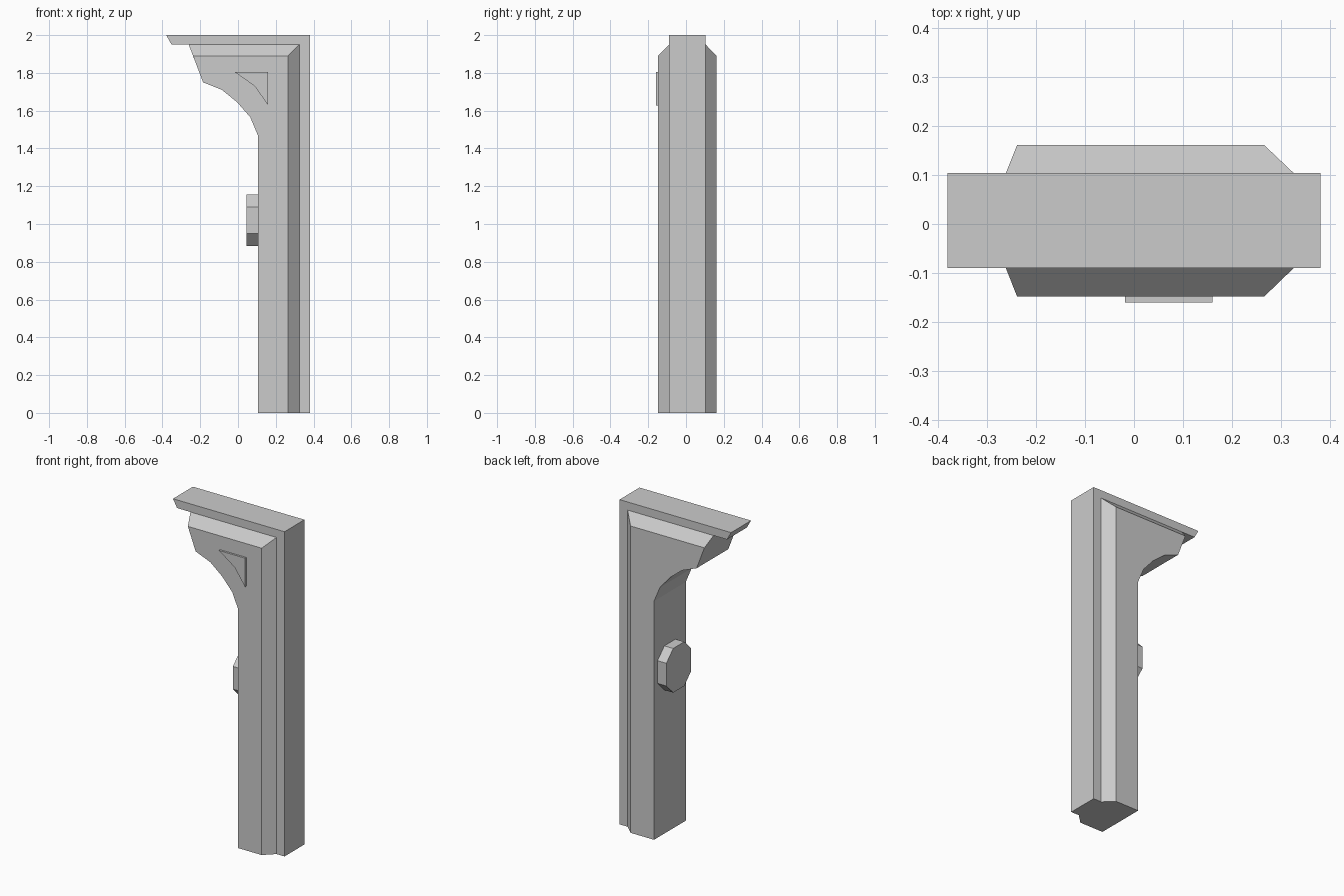
import bpy, bmesh

if "Cube" in bpy.data.objects:
    bpy.data.objects.remove(bpy.data.objects["Cube"])


def loft(name, rings):
    """Closed solid through a list of rings, each a list of 3D points."""
    bm = bmesh.new()
    loops = [[bm.verts.new(p) for p in ring] for ring in rings]
    n = len(loops[0])
    for a, b in zip(loops, loops[1:]):
        for i in range(n):
            j = (i + 1) % n
            bm.faces.new((a[i], a[j], b[j], b[i]))
    bm.faces.new(loops[0])
    bm.faces.new(loops[-1])
    bmesh.ops.recalc_face_normals(bm, faces=bm.faces)
    mesh = bpy.data.meshes.new(name)
    bm.to_mesh(mesh)
    bm.free()
    obj = bpy.data.objects.new(name, mesh)
    bpy.context.collection.objects.link(obj)
    return obj


def at_y(outline, y):
    return [(x, y, z) for x, z in outline]


FRONT, BACK = -0.148, 0.161      # wide faces of the bracket
IN_FRONT, IN_BACK = -0.09, 0.104  # faces of the narrower back strip

# Bracket post: curved underside, chamfered along its top and outer edges
curve = [(-0.185, 1.75), (-0.085, 1.71), (-0.005, 1.645), (0.065, 1.565),
         (0.105, 1.47), (0.105, 0)]
full = [(0.325, 0), (0.325, 1.95), (-0.261, 1.95), (-0.238, 1.89)] + curve
face = [(0.265, 0), (0.265, 1.89), (-0.238, 1.89), (-0.238, 1.89)] + curve
# the second top corner sits just along the slanted end so both rings match
face[3] = (-0.2376, 1.889)
loft("bracket_post", [at_y(face, FRONT), at_y(full, IN_FRONT),
                      at_y(full, IN_BACK), at_y(face, BACK)])

# Back strip and top ledge
strip = [(0.325, 0), (0.38, 0), (0.38, 2), (-0.38, 2), (-0.352, 1.95), (0.325, 1.95)]
loft("back_strip_and_ledge", [at_y(strip, IN_FRONT), at_y(strip, IN_BACK)])

# Raised corner ornament on the front
tri = [(-0.018, 1.805), (0.16, 1.805), (0.16, 1.628), (0.088, 1.73)]
loft("corner_ornament", [at_y(tri, -0.16), at_y(tri, FRONT)])

# Eight-sided boss on the inner side of the post
cy, cz, hy, hz, c = 0.0065, 1.02, 0.12, 0.136, 0.066
boss = [(hy, hz - c), (hy - c, hz), (c - hy, hz), (-hy, hz - c),
        (-hy, c - hz), (c - hy, -hz), (hy - c, -hz), (hy, c - hz)]
loft("side_boss", [[(x, cy + y, cz + z) for y, z in boss] for x in (0.045, 0.105)])
